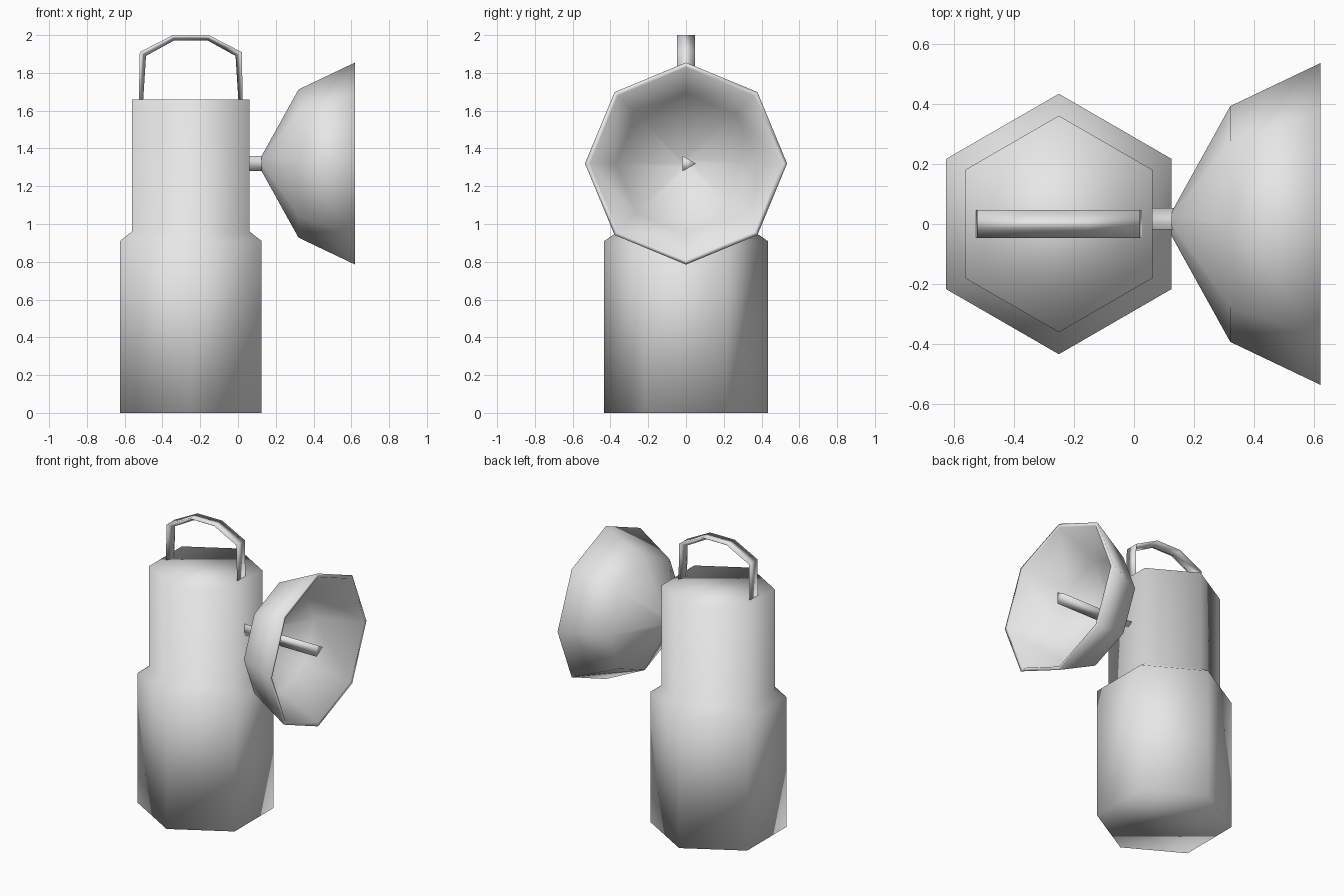
import bpy, bmesh
from math import cos, sin, tau
from mathutils import Vector

cube = bpy.data.objects.get("Cube")
if cube:
    bpy.data.objects.remove(cube)

grey = bpy.data.materials.new("plain grey")
grey.use_nodes = True
grey.diffuse_color = (0.8, 0.8, 0.8, 1)
grey.node_tree.nodes["Principled BSDF"].inputs["Base Color"].default_value = (0.8, 0.8, 0.8, 1)


def loft(name, rings):
    """Closed skin through a list of rings with equal point counts, capped at both ends."""
    bm = bmesh.new()
    loops = [[bm.verts.new(p) for p in ring] for ring in rings]
    n = len(loops[0])
    for a, b in zip(loops, loops[1:]):
        for i in range(n):
            j = (i + 1) % n
            bm.faces.new((a[i], a[j], b[j], b[i]))
    bm.faces.new(loops[0][::-1])
    bm.faces.new(loops[-1])
    bmesh.ops.recalc_face_normals(bm, faces=bm.faces)
    for f in bm.faces:
        f.smooth = True
    mesh = bpy.data.meshes.new(name)
    bm.to_mesh(mesh)
    bm.free()
    mesh.materials.append(grey)
    obj = bpy.data.objects.new(name, mesh)
    bpy.context.collection.objects.link(obj)
    return obj


def circle(radius, sides, phase=0.0):
    return [(radius * cos(tau * (i + phase) / sides), radius * sin(tau * (i + phase) / sides))
            for i in range(sides)]


BODY_X = -0.25
ARM_Z = 1.32

# Stepped hexagonal body, corners toward front and back
body_profile = [(0.433, 0), (0.433, 0.91), (0.36, 0.96), (0.36, 1.66)]
loft("body", [[(BODY_X + a, b, z) for a, b in circle(r, 6, 0.5)] for r, z in body_profile])

# Eight-sided dish: outer skin to the rim, then back down the inside
dish_profile = [(0.125, 0.04), (0.32, 0.392), (0.62, 0.535),
                (0.62, 0.51), (0.33, 0.372), (0.145, 0.03)]
loft("dish", [[(x, a, ARM_Z + b) for a, b in circle(r, 8)] for x, r in dish_profile])

# Three-sided rod from the body through the dish
loft("rod", [[(x, 0.006 + a, ARM_Z + b) for a, b in circle(0.047, 3)] for x in (0.055, 0.62)])

# Arched handle: wide outer face with a ridge along the inside
outer = [(0.275, 1.655), (0.27, 1.91), (0.095, 2.0)]
inner = [(0.252, 1.655), (0.237, 1.89), (0.088, 1.972)]


def mirrored(half):
    return [(-x, z) for x, z in half] + half[::-1]


loft("handle", [[Vector((BODY_X + ox, -0.047, oz)), Vector((BODY_X + ox, 0.047, oz)),
                 Vector((BODY_X + ix, 0, iz))]
                for (ox, oz), (ix, iz) in zip(mirrored(outer), mirrored(inner))])
